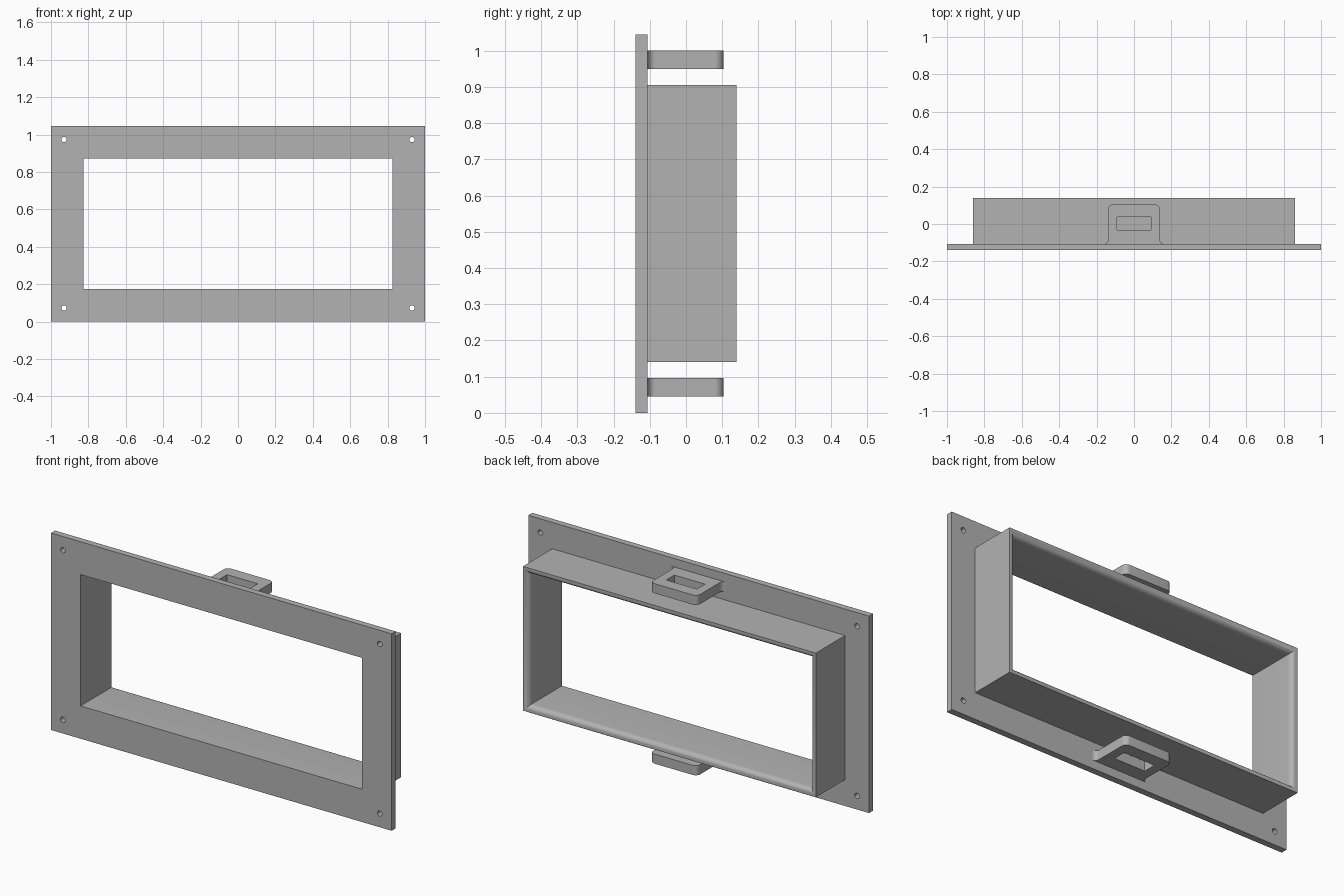
import bpy, bmesh
from math import sin, cos, pi, radians
from mathutils import Matrix, Vector

cube = bpy.data.objects.get("Cube")
if cube:
    bpy.data.objects.remove(cube, do_unlink=True)

# Main dimensions
MID_Z = 0.5225
OPEN_X, OPEN_Z = 0.826, 0.3485      # half size of the opening
RIM = 0.174                         # flange width around the opening
WALL = 0.034                        # collar thickness
FRONT, JOINT, BACK = -0.14, -0.106, 0.139

grey = bpy.data.materials.new("plain grey")
grey.use_nodes = True
colour = (0.45, 0.45, 0.45, 1)
grey.diffuse_color = colour
grey.node_tree.nodes["Principled BSDF"].inputs["Base Color"].default_value = colour


def arc(cx, cy, r, start, end, n=8):
    """Points on an arc, angles in degrees."""
    angles = [radians(start + (end - start) * i / n) for i in range(n + 1)]
    return [(cx + r * cos(a), cy + r * sin(a)) for a in angles]


def rect(hx, hy, cy=0):
    return [(-hx, cy - hy), (hx, cy - hy), (hx, cy + hy), (-hx, cy + hy)]


def finish(obj):
    """Smooth the rounded faces and keep corners crisp."""
    bpy.ops.object.select_all(action='DESELECT')
    obj.select_set(True)
    bpy.context.view_layer.objects.active = obj
    bpy.ops.object.shade_smooth_by_angle(angle=radians(30))


def add_mesh(name, bm):
    bmesh.ops.remove_doubles(bm, verts=bm.verts, dist=1e-5)
    bmesh.ops.recalc_face_normals(bm, faces=bm.faces)
    mesh = bpy.data.meshes.new(name)
    bm.to_mesh(mesh)
    bm.free()
    mesh.materials.append(grey)
    obj = bpy.data.objects.new(name, mesh)
    bpy.context.collection.objects.link(obj)
    finish(obj)
    return obj


def plate(name, outlines, thickness, matrix):
    """Flat plate from an outer outline followed by hole outlines."""
    curve = bpy.data.curves.new(name + " outline", 'CURVE')
    curve.dimensions = '2D'
    curve.fill_mode = 'BOTH'
    curve.extrude = thickness / 2
    for points in outlines:
        spline = curve.splines.new('POLY')
        spline.points.add(len(points) - 1)
        for p, (x, y) in zip(spline.points, points):
            p.co = (x, y, 0, 1)
        spline.use_cyclic_u = True
    temp = bpy.data.objects.new(name + " outline", curve)
    bpy.context.collection.objects.link(temp)
    bpy.context.view_layer.update()
    evaluated = temp.evaluated_get(bpy.context.evaluated_depsgraph_get())
    bm = bmesh.new()
    bm.from_mesh(evaluated.to_mesh())
    evaluated.to_mesh_clear()
    bpy.data.objects.remove(temp, do_unlink=True)
    bpy.data.curves.remove(curve)
    bm.transform(matrix)
    return add_mesh(name, bm)


# Front flange with the opening and four screw holes
holes = [arc(sx * 0.93, sz * 0.45, 0.014, 0, 345, 23) for sx in (-1, 1) for sz in (-1, 1)]
plate("front_flange",
      [rect(OPEN_X + RIM, OPEN_Z + RIM), rect(OPEN_X, OPEN_Z)] + holes,
      JOINT - FRONT,
      Matrix.Translation((0, (FRONT + JOINT) / 2, MID_Z)) @ Matrix.Rotation(pi / 2, 4, 'X'))

# Collar: wall section with a rounded inner back edge, mitred round the opening
r = 0.028
section = [(0, JOINT)] + arc(r, BACK - r, r, 180, 90) + [(WALL, BACK), (WALL, JOINT)]
bm = bmesh.new()
rings = []
for sx, sz in ((-1, -1), (1, -1), (1, 1), (-1, 1)):
    rings.append([bm.verts.new((sx * (OPEN_X + d), y, MID_Z + sz * (OPEN_Z + d)))
                  for d, y in section])
for k in range(4):
    a, b = rings[k], rings[(k + 1) % 4]
    for i in range(len(section)):
        j = (i + 1) % len(section)
        bm.faces.new((a[i], b[i], b[j], a[j]))
add_mesh("collar", bm)

# Slotted tabs above and below the collar, flared where they meet the flange
half, end, flare, corner = 0.138, 0.104, 0.022, 0.026
side = (arc(half + flare, JOINT + flare, flare, 270, 180)
        + arc(half - corner, end - corner, corner, 0, 90))
outline = side + [(-x, y) for x, y in reversed(side)]
slot = rect(0.09, 0.034, 0.003)
for name, sign in (("upper_tab", 1), ("lower_tab", -1)):
    plate(name, [outline, slot], 0.051,
          Matrix.Translation((0, 0, MID_Z + sign * 0.452)))
